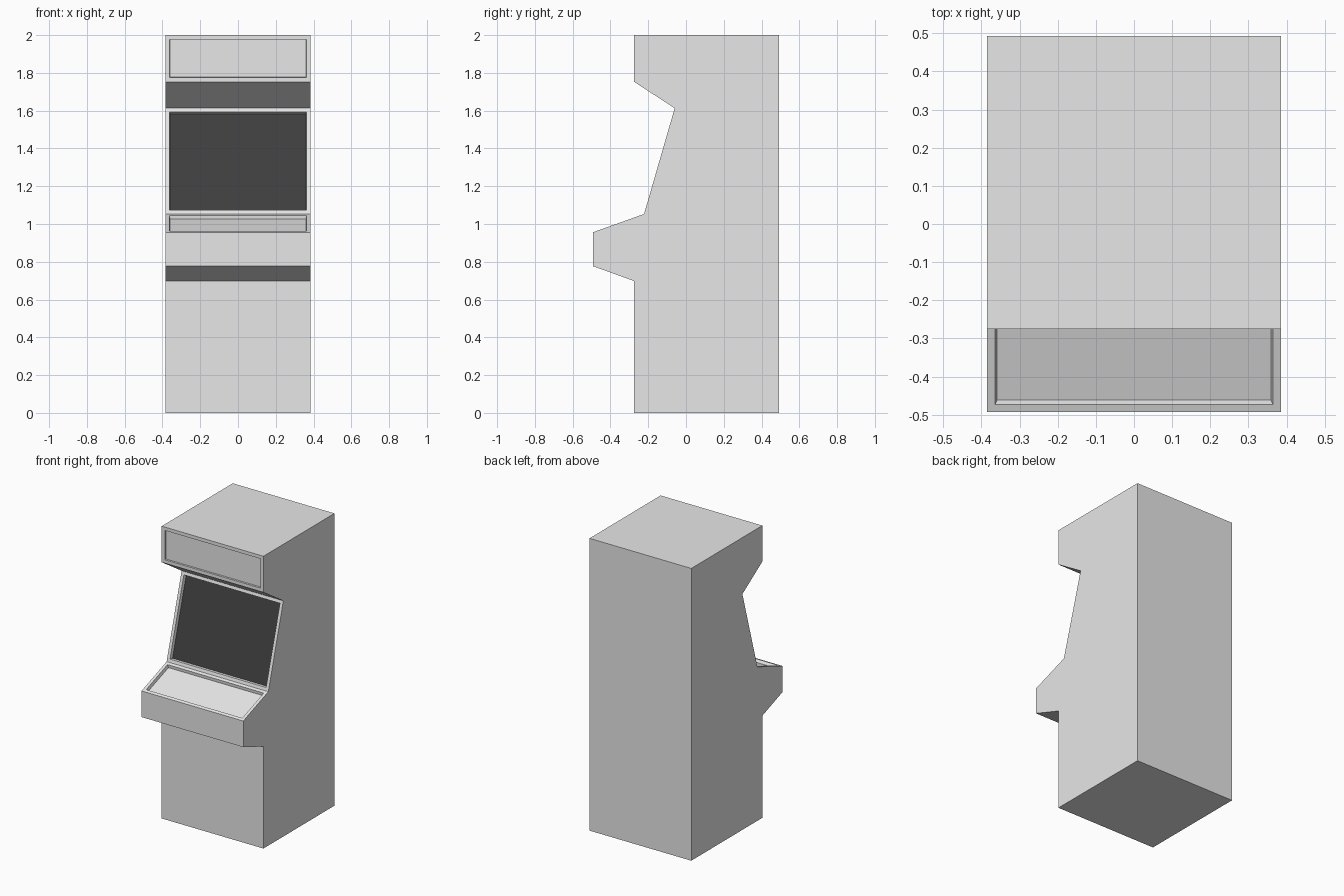
import bpy
import bmesh
from mathutils import Vector

cube = bpy.data.objects.get("Cube")
if cube:
    bpy.data.objects.remove(cube, do_unlink=True)


def make_material(name, value):
    mat = bpy.data.materials.new(name)
    mat.use_nodes = True
    colour = (value, value, value, 1)
    mat.diffuse_color = colour
    mat.node_tree.nodes["Principled BSDF"].inputs["Base Color"].default_value = colour
    return mat


# Side profile of the cabinet as (y, z), from the front foot round the back
HALF_WIDTH = 0.385
PROFILE = [
    (-0.275, 0), (0.493, 0), (0.493, 2), (-0.275, 2), (-0.275, 1.753),
    (-0.06, 1.613), (-0.222, 1.053), (-0.493, 0.956), (-0.493, 0.777),
    (-0.275, 0.698),
]

bm = bmesh.new()
side = bm.faces.new([bm.verts.new((-HALF_WIDTH, y, z)) for y, z in PROFILE])
extruded = bmesh.ops.extrude_face_region(bm, geom=[side])["geom"]
moved = [v for v in extruded if isinstance(v, bmesh.types.BMVert)]
bmesh.ops.translate(bm, verts=moved, vec=(2 * HALF_WIDTH, 0, 0))
bmesh.ops.recalc_face_normals(bm, faces=bm.faces)


def panel_between(low, high):
    """Front face spanning two heights of the profile."""
    middle = (low + high) / 2
    faces = [f for f in bm.faces if len(f.verts) == 4 and f.normal.y < -0.1]
    return min(faces, key=lambda f: abs(f.calc_center_median().z - middle))


def recess(face, border, taper, depth):
    """Leave a flat border, then sink the middle with slightly sloped walls."""
    bmesh.ops.inset_individual(bm, faces=[face], thickness=border)
    bmesh.ops.inset_individual(bm, faces=[face], thickness=taper, depth=-depth)


# Recessed marquee, screen and control panel
marquee = panel_between(1.753, 2)
screen = panel_between(1.053, 1.613)
controls = panel_between(0.956, 1.053)
recess(marquee, 0.033, 0.001, 0.012)
recess(screen, 0.03, 0.007, 0.02)
recess(controls, 0.03, 0.007, 0.02)
screen.material_index = 1

mesh = bpy.data.meshes.new("arcade_cabinet")
bm.to_mesh(mesh)
bm.free()
mesh.materials.append(make_material("light grey", 0.8))
mesh.materials.append(make_material("screen dark grey", 0.05))
cabinet = bpy.data.objects.new("arcade_cabinet", mesh)
bpy.context.collection.objects.link(cabinet)
